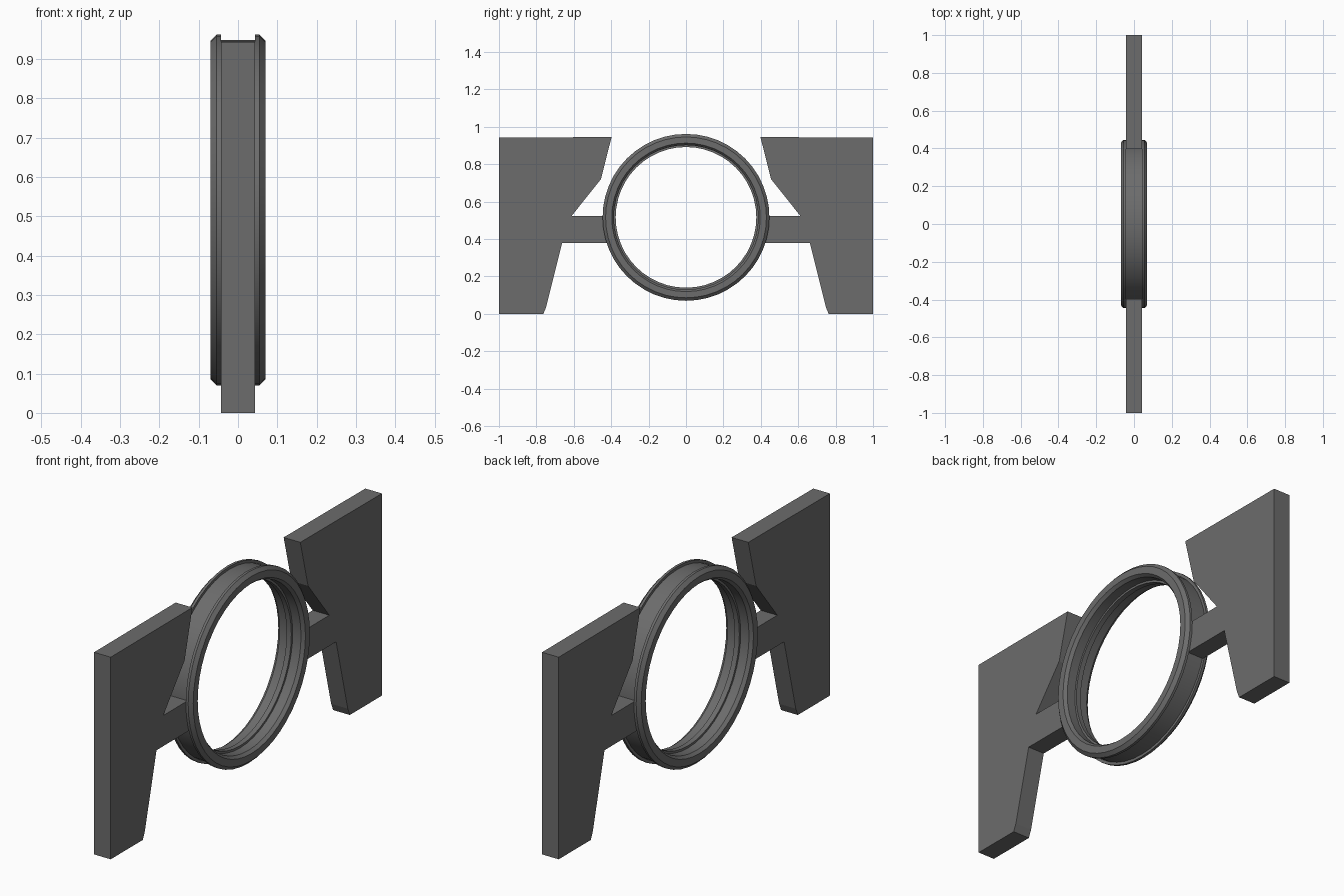
import bpy, bmesh, math

if "Cube" in bpy.data.objects:
    bpy.data.objects.remove(bpy.data.objects["Cube"])

RING_Z = 0.516
SEGMENTS = 48

# Dark grey finish shared by all parts
dark = bpy.data.materials.new("dark_grey")
dark.diffuse_color = (0.15, 0.15, 0.15, 1)
dark.use_nodes = True
dark.node_tree.nodes["Principled BSDF"].inputs["Base Color"].default_value = dark.diffuse_color


def make_object(name, bm):
    bmesh.ops.recalc_face_normals(bm, faces=bm.faces)
    mesh = bpy.data.meshes.new(name)
    bm.to_mesh(mesh)
    bm.free()
    mesh.materials.append(dark)
    obj = bpy.data.objects.new(name, mesh)
    bpy.context.collection.objects.link(obj)
    return obj


def side_plate(name, side, outline, half):
    """Extrude a y-z outline through the plate thickness."""
    bm = bmesh.new()
    face = bm.faces.new([bm.verts.new((-half, side * y, z)) for y, z in outline])
    ext = bmesh.ops.extrude_face_region(bm, geom=[face])
    verts = [g for g in ext["geom"] if isinstance(g, bmesh.types.BMVert)]
    bmesh.ops.translate(bm, verts=verts, vec=(2 * half, 0, 0))
    return make_object(name, bm)


def lathe_ring(name, profile):
    """Revolve a closed (x, radius) profile about the x axis."""
    bm = bmesh.new()
    loops = []
    for i in range(SEGMENTS):
        a = 2 * math.pi * i / SEGMENTS
        loops.append([bm.verts.new((x, r * math.cos(a), RING_Z + r * math.sin(a)))
                      for x, r in profile])
    n = len(profile)
    for i in range(SEGMENTS):
        p, q = loops[i], loops[(i + 1) % SEGMENTS]
        for j in range(n):
            k = (j + 1) % n
            bm.faces.new((p[j], p[k], q[k], q[j]))
    obj = make_object(name, bm)
    bpy.context.view_layer.objects.active = obj
    obj.select_set(True)
    bpy.ops.object.shade_smooth_by_angle(angle=math.radians(30))
    obj.select_set(False)
    return obj


# Ring: chamfered flanges, recessed outer web and a narrow inner ridge
half_profile = [(0.043, 0.433), (0.043, 0.446), (0.055, 0.446), (0.07, 0.43),
                (0.07, 0.397), (0.055, 0.386), (0.012, 0.386), (0.012, 0.376)]
profile = half_profile + [(-x, r) for x, r in reversed(half_profile)]
lathe_ring("round_frame", profile)

# Flanking plates, each with an arm reaching into the ring
outline = [(1.0, 0.0), (1.0, 0.943), (0.398, 0.945), (0.455, 0.72), (0.612, 0.523),
           (0.415, 0.523), (0.415, 0.38), (0.662, 0.38), (0.748, 0.035), (0.763, 0.0)]
side_plate("right_plate", 1, outline, 0.043)
side_plate("left_plate", -1, outline, 0.043)
